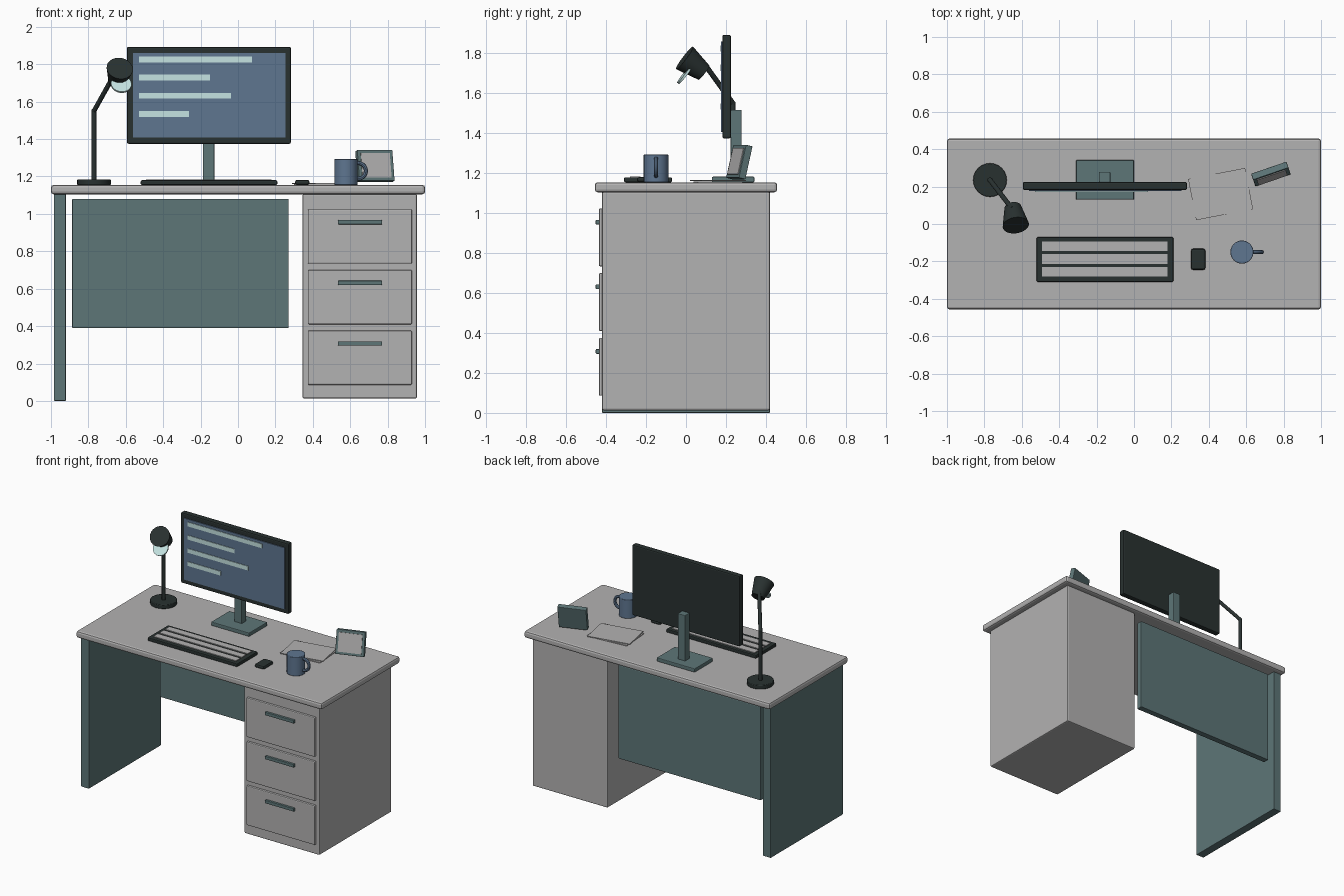
import bpy
from math import radians
from mathutils import Vector

cube = bpy.data.objects.get("Cube")
if cube:
    bpy.data.objects.remove(cube, do_unlink=True)


def material(name, rgb):
    m = bpy.data.materials.new(name)
    m.use_nodes = True
    m.diffuse_color = (*rgb, 1)
    m.node_tree.nodes["Principled BSDF"].inputs["Base Color"].default_value = (*rgb, 1)
    return m


GREY = material("warm_grey", (0.45, 0.445, 0.445))
TEAL = material("dark_teal", (0.11, 0.18, 0.185))
DARK = material("charcoal", (0.022, 0.031, 0.03))
BLUE = material("slate_blue", (0.113, 0.18, 0.28))
MINT = material("pale_mint", (0.56, 0.77, 0.76))


def finish(obj, name, mat, bevel=0.0, smooth=False):
    obj.name = name
    obj.data.materials.append(mat)
    if smooth:
        bpy.ops.object.shade_smooth_by_angle(angle=radians(35))
    if bevel:
        mod = obj.modifiers.new("edge", "BEVEL")
        mod.width = bevel
        mod.segments = 2
    return obj


def box(name, x, y, z, mat, bevel=0.0):
    """Box spanning the given (low, high) ranges."""
    ranges = (x, y, z)
    bpy.ops.mesh.primitive_cube_add(size=1, location=[(a + b) / 2 for a, b in ranges])
    obj = bpy.context.object
    obj.scale = [b - a for a, b in ranges]
    bpy.ops.object.transform_apply(location=False, rotation=False, scale=True)
    return finish(obj, name, mat, bevel)


def rod(name, start, end, r1, r2, mat, sides=24, bevel=0.0):
    """Cylinder or cone running between two points."""
    start, end = Vector(start), Vector(end)
    axis = end - start
    bpy.ops.mesh.primitive_cone_add(vertices=sides, radius1=r1, radius2=r2,
                                    depth=axis.length, location=(start + end) / 2)
    obj = bpy.context.object
    obj.rotation_euler = axis.to_track_quat("Z", "Y").to_euler()
    return finish(obj, name, mat, bevel, smooth=True)


TOP = 1.155

# Desk body
box("desktop", (-1, 1), (-0.457, 0.457), (1.105, TOP), GREY, 0.014)
box("side_panel", (-0.984, -0.92), (-0.42, 0.42), (0, 1.107), TEAL, 0.004)
box("back_panel", (-0.887, 0.27), (0.355, 0.4), (0.39, 1.08), TEAL, 0.004)
box("drawer_cabinet", (0.345, 0.957), (-0.42, 0.42), (0.013, 1.107), GREY, 0.008)

# Drawers with bar handles
for i in range(3):
    z = 0.086 + i * 0.324
    box(f"drawer_{i + 1}", (0.373, 0.93), (-0.436, -0.41), (z, z + 0.29), GREY, 0.006)
    box(f"drawer_handle_{i + 1}", (0.535, 0.77), (-0.452, -0.43),
        (z + 0.21, z + 0.233), TEAL, 0.003)

# Monitor
box("monitor_body", (-0.594, 0.283), (0.182, 0.225), (1.375, 1.893), DARK, 0.008)
box("monitor_screen", (-0.562, 0.255), (0.176, 0.184), (1.408, 1.86), BLUE)
for i, right in enumerate((0.075, -0.15, -0.037, -0.262)):
    z = 1.81 - i * 0.097
    box(f"screen_line_{i + 1}", (-0.53, right), (0.172, 0.178), (z, z + 0.031), MINT)
box("monitor_neck", (-0.187, -0.126), (0.224, 0.278), (TOP, 1.517), TEAL, 0.004)
box("monitor_base", (-0.31, 0), (0.13, 0.342), (TOP, 1.183), TEAL, 0.005)

# Keyboard with three rows of keys, and mouse
box("keyboard", (-0.52, 0.21), (-0.31, -0.07), (TOP, 1.18), DARK, 0.006)
for i in range(3):
    y = -0.281 + i * 0.068
    box(f"key_row_{i + 1}", (-0.492, 0.18), (y, y + 0.052), (1.175, 1.185), GREY)
box("mouse", (0.305, 0.382), (-0.245, -0.132), (TOP, 1.182), DARK, 0.011)

# Mug with ring handle
rod("mug", (0.577, -0.15, TOP), (0.577, -0.15, 1.293), 0.062, 0.062, BLUE, bevel=0.003)
bpy.ops.mesh.primitive_torus_add(location=(0.642, -0.15, 1.23), rotation=(radians(90), 0, 0),
                                 major_segments=20, minor_segments=8,
                                 major_radius=0.042, minor_radius=0.011)
finish(bpy.context.object, "mug_handle", BLUE, smooth=True)

# Loose paper sheets
for i, turn in enumerate((4, 11)):
    z = TOP + i * 0.006
    sheet = box(f"paper_{i + 1}", (0.308, 0.618), (0.048, 0.272), (z, z + 0.005), GREY)
    sheet.rotation_euler.z = radians(turn)

# Picture frame leaning back, built upright then tilted
frame = box("picture_frame", (-0.1, 0.1), (-0.018, 0.018), (-0.085, 0.085), TEAL, 0.004)
picture = box("picture", (-0.082, 0.082), (-0.022, -0.017), (-0.067, 0.067), GREY)
picture.parent = frame
frame.location = (0.732, 0.267, 1.256)
frame.rotation_euler = (radians(-13), 0, radians(19))

# Desk lamp
elbow = (-0.77, 0.235, 1.55)
wrist = (-0.652, 0.082, 1.762)
rod("lamp_base", (-0.77, 0.235, TOP), (-0.77, 0.235, 1.185), 0.09, 0.09, DARK, bevel=0.004)
rod("lamp_pole", (-0.77, 0.235, 1.17), elbow, 0.013, 0.013, DARK, sides=12)
rod("lamp_arm", elbow, wrist, 0.013, 0.013, DARK, sides=12)
bpy.ops.mesh.primitive_uv_sphere_add(segments=12, ring_count=8, radius=0.014, location=elbow)
finish(bpy.context.object, "lamp_elbow", DARK, smooth=True)
rod("lamp_shade", (-0.632, -0.007, 1.778), (-0.648, 0.09, 1.704), 0.071, 0.045, DARK)
rod("lamp_bulb", (-0.624, -0.011, 1.697), (-0.625, -0.002, 1.69), 0.055, 0.055, MINT)
